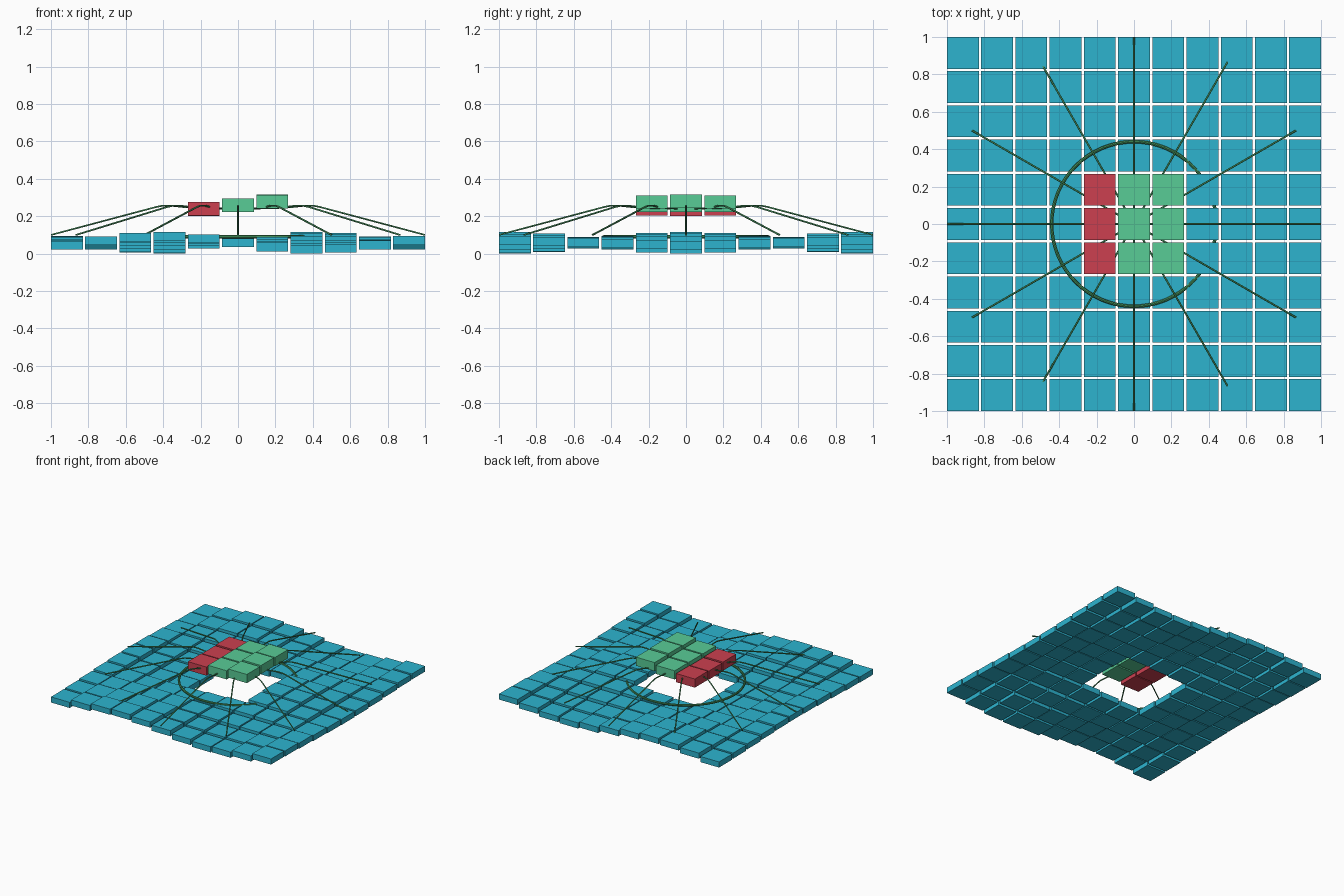
import bpy, math

if "Cube" in bpy.data.objects:
    bpy.data.objects.remove(bpy.data.objects["Cube"], do_unlink=True)


def material(name, rgb):
    lin = [((c / 255 + 0.055) / 1.055) ** 2.4 for c in rgb] + [1]
    m = bpy.data.materials.new(name)
    m.use_nodes = True
    m.diffuse_color = lin
    m.node_tree.nodes["Principled BSDF"].inputs["Base Color"].default_value = lin
    return m


BLUE = material("water blue", (45, 180, 207))
GREEN = material("mint green", (88, 204, 150))
RED = material("warm red", (204, 64, 80))
ROD = material("rod green", (70, 150, 95))

PITCH, SIZE = 0.183, 0.17
FLOOR_Z, FLOOR_T = 0.058, 0.046
RAISED_Z, RAISED_T = 0.258, 0.071


def wave(i, j):
    return 0.035 * math.sin(0.7 * i) * math.cos(0.6 * j)


def tile(name, i, j, z, thick, mat):
    bpy.ops.mesh.primitive_cube_add(size=1, location=(i * PITCH, j * PITCH, z + wave(i, j)))
    ob = bpy.context.object
    ob.name = name
    ob.scale = (SIZE, SIZE, thick)
    ob.data.materials.append(mat)


# Wavy floor of tiles with a raised block of nine over the central hole
for i in range(-5, 6):
    for j in range(-5, 6):
        if max(abs(i), abs(j)) > 1:
            tile("floor_tile", i, j, FLOOR_Z, FLOOR_T, BLUE)
        else:
            tile("raised_tile", i, j, RAISED_Z, RAISED_T, RED if i < 0 else GREEN)

# Ring lying on the floor around the hole
bpy.ops.mesh.primitive_torus_add(major_radius=0.44, minor_radius=0.009, major_segments=64,
                                 minor_segments=8, location=(0, 0, 0.09))
ring = bpy.context.object
ring.name = "floor_ring"
ring.data.materials.append(ROD)
bpy.ops.object.shade_smooth_by_angle()

# Twelve bent legs from the raised block out to the floor
profile = [(0.02, 0.24), (0.2, 0.243), (0.3, 0.25), (0.36, 0.257), (0.4, 0.257), (0.44, 0.249), (1, 0.1)]
for k in range(12):
    a = k * math.tau / 12
    cu = bpy.data.curves.new("leg", "CURVE")
    cu.dimensions = "3D"
    cu.bevel_depth = 0.005
    cu.bevel_resolution = 1
    cu.use_fill_caps = True
    sp = cu.splines.new("POLY")
    sp.points.add(len(profile) - 1)
    for p, (r, z) in zip(sp.points, profile):
        p.co = (r * math.cos(a), r * math.sin(a), z, 1)
    cu.materials.append(ROD)
    leg = bpy.data.objects.new("leg", cu)
    bpy.context.collection.objects.link(leg)
